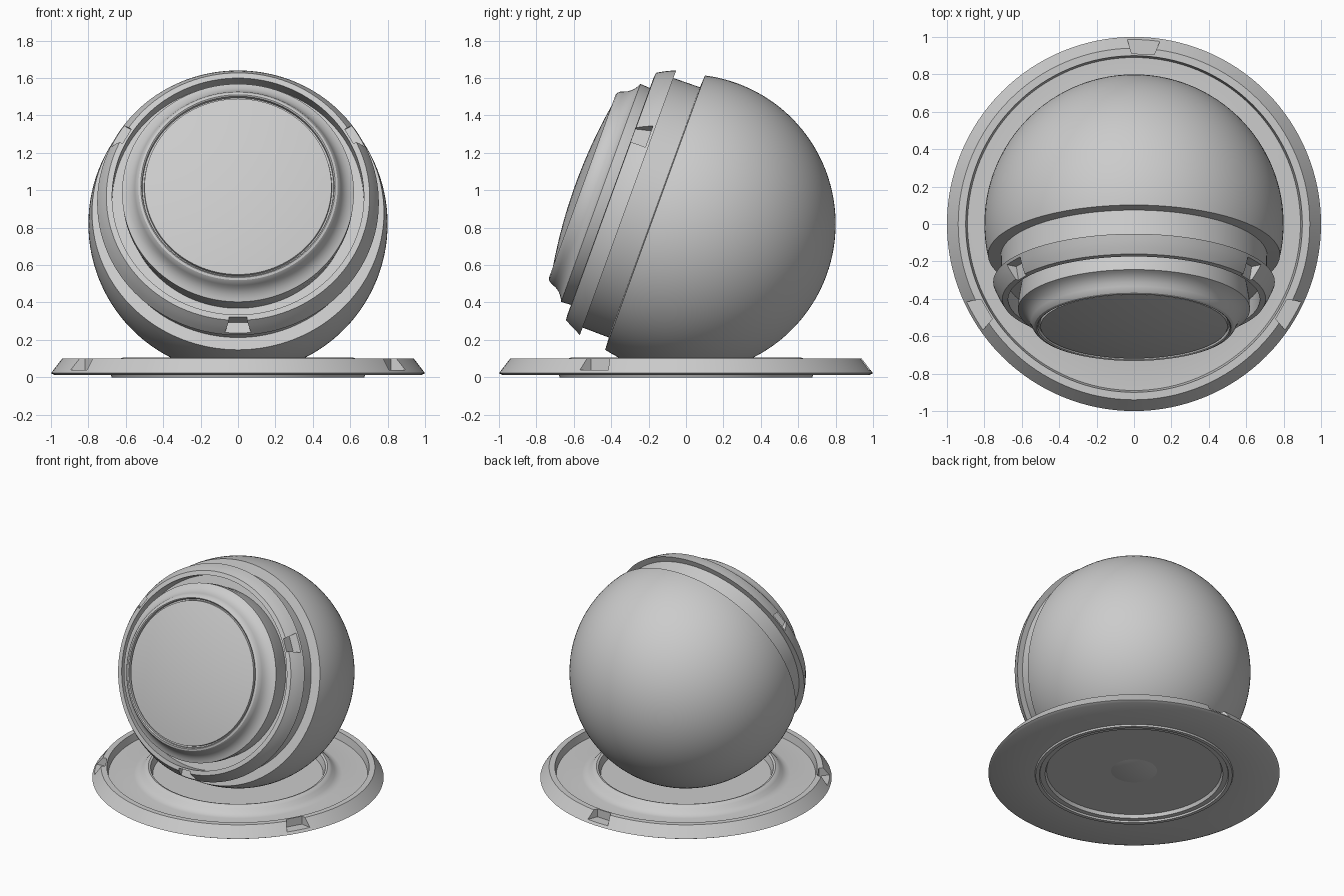
import bpy, bmesh, math
from mathutils import Matrix, Vector

if "Cube" in bpy.data.objects:
    bpy.data.objects.remove(bpy.data.objects["Cube"])

SEGS = 128
# ball axis: local z points forwards and 20 degrees up
TILT = Matrix.Translation((0, 0, 0.82)) @ Matrix.Rotation(math.radians(70), 4, 'X')


def finish(bm, name, matrix):
    bmesh.ops.remove_doubles(bm, verts=bm.verts, dist=1e-5)
    bmesh.ops.recalc_face_normals(bm, faces=bm.faces)
    bm.transform(matrix)
    me = bpy.data.meshes.new(name)
    bm.to_mesh(me)
    bm.free()
    ob = bpy.data.objects.new(name, me)
    bpy.context.collection.objects.link(ob)
    return ob


def revolve(name, profile, matrix=Matrix(), closed=False):
    """Turn a list of (radius, height) points around local z."""
    bm = bmesh.new()
    rings = []
    for i in range(SEGS):
        a = 2 * math.pi * i / SEGS
        rings.append([bm.verts.new((r * math.cos(a), r * math.sin(a), h)) for r, h in profile])
    n = len(profile)
    for i in range(SEGS):
        p, q = rings[i], rings[(i + 1) % SEGS]
        for j in range(n if closed else n - 1):
            k = (j + 1) % n
            bm.faces.new((p[j], q[j], q[k], p[k]))
    return finish(bm, name, matrix)


def cut_notches(ob, angles, radii, heights, width, matrix=Matrix()):
    """Cut tapered notches; width(r, h) gives the width at each corner."""
    for deg in angles:
        bm = bmesh.new()
        for r in radii:
            for h in heights:
                for side in (-0.5, 0.5):
                    bm.verts.new((r, side * width(r, h), h))
        bmesh.ops.convex_hull(bm, input=bm.verts)
        cutter = finish(bm, "notch_cutter", matrix @ Matrix.Rotation(math.radians(deg), 4, 'Z'))
        cutter.hide_render = True
        mod = ob.modifiers.new("notch", 'BOOLEAN')
        mod.operation = 'DIFFERENCE'
        mod.solver = 'EXACT'
        mod.object = cutter
        bpy.context.view_layer.objects.active = ob
        bpy.ops.object.modifier_apply(modifier=mod.name)
        bpy.data.objects.remove(cutter)


# Base dish with raised rim, inner collar and foot ring
base = revolve("base_dish", [
    (0, 0.036), (0.60, 0.036), (0.61, 0.012), (0.645, 0.012), (0.65, 0), (0.675, 0),
    (0.68, 0.012), (0.98, 0.012), (1.0, 0.022), (0.94, 0.10), (0.90, 0.10), (0.89, 0.045),
    (0.715, 0.045), (0.69, 0.05), (0.665, 0.065), (0.645, 0.088), (0.63, 0.10),
    (0.615, 0.105), (0.60, 0.10), (0.585, 0.05), (0, 0.05)])
cut_notches(base, (87, 210, 330), (0.91, 1.06), (0.04, 0.2),
            lambda r, h: 0.12 + 0.75 * (r - 0.91))

# Ball with flat cut and groove neck
end = math.acos(0.176 / 0.8)
arc = [math.pi + (end - math.pi) * i / 40 for i in range(41)]
ball = revolve("ball", [(0.8 * math.sin(a), 0.8 * math.cos(a)) for a in arc]
               + [(0.712, 0.18), (0.71, 0.33)], TILT)

# Collar ring around the front, with three notches
ring = revolve("collar_ring", [(0.673, 0.33), (0.753, 0.33), (0.739, 0.363), (0.723, 0.395),
                               (0.704, 0.427), (0.673, 0.43)], TILT, closed=True)
cut_notches(ring, (30, 150, 270), (0.686, 0.85), (0.345, 0.46),
            lambda r, h: 0.14 - 0.55 * (h - 0.345), TILT)

# Front cap: gap floor, cylinder edge, cove, lip and gently domed face
dome = [(0.5 * (1 - i / 10), 0.583 + 0.045 * (1 - (1 - i / 10) ** 2)) for i in range(11)]
cap = revolve("front_cap", [
    (0.673, 0.33), (0.60, 0.33), (0.617, 0.43), (0.62, 0.485), (0.605, 0.492), (0.588, 0.503),
    (0.573, 0.517), (0.56, 0.535), (0.551, 0.555), (0.544, 0.572), (0.533, 0.585),
    (0.52, 0.59), (0.513, 0.585), (0.511, 0.565), (0.502, 0.565)] + dome, TILT)

# Smooth shading with sharp creases
bpy.ops.object.select_all(action='DESELECT')
for ob in (base, ball, ring, cap):
    ob.select_set(True)
bpy.context.view_layer.objects.active = ball
bpy.ops.object.shade_smooth_by_angle(angle=math.radians(28))
